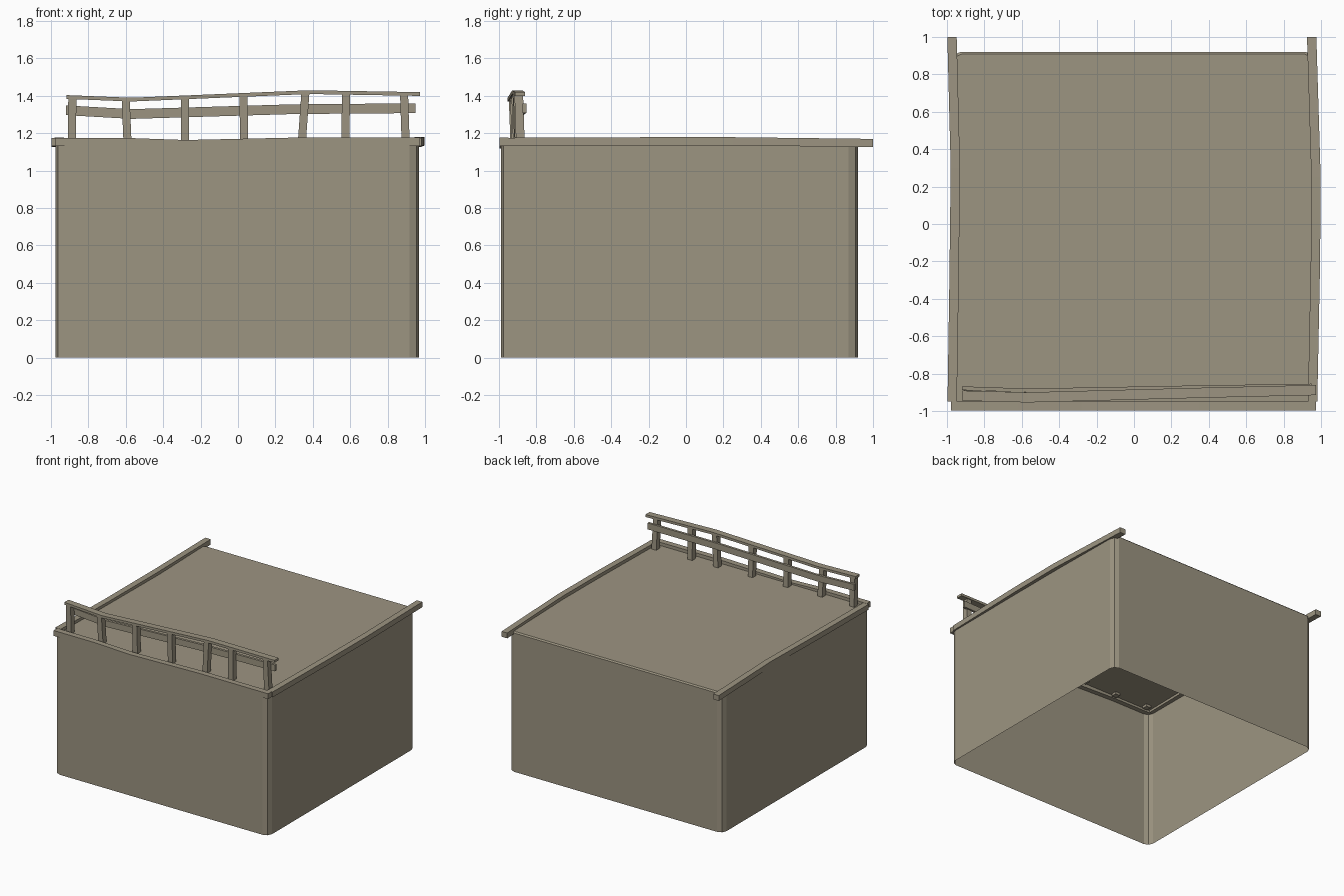
import bpy, bmesh, math

if "Cube" in bpy.data.objects:
    bpy.data.objects.remove(bpy.data.objects["Cube"])

mat = bpy.data.materials.new("weathered_tan")
mat.diffuse_color = (0.335, 0.298, 0.221, 1)
mat.use_nodes = True
mat.node_tree.nodes["Principled BSDF"].inputs["Base Color"].default_value = mat.diffuse_color


def finish(name, bm):
    bmesh.ops.recalc_face_normals(bm, faces=bm.faces)
    me = bpy.data.meshes.new(name)
    bm.to_mesh(me)
    bm.free()
    me.materials.append(mat)
    ob = bpy.data.objects.new(name, me)
    bpy.context.collection.objects.link(ob)
    return ob


def bar(name, centres, a, b, axis):
    """Rectangular bar through centre points; a, b are the cross-section sizes."""
    offs = {'x': ((0, a, 0), (0, 0, b)),
            'y': ((a, 0, 0), (0, 0, b)),
            'z': ((a, 0, 0), (0, b, 0))}[axis]
    bm = bmesh.new()
    rings = []
    for c in centres:
        rings.append([bm.verts.new([c[i] + (s * offs[0][i] + t * offs[1][i]) / 2 for i in range(3)])
                      for s, t in ((-1, -1), (1, -1), (1, 1), (-1, 1))])
    for r, q in zip(rings, rings[1:]):
        for i in range(4):
            j = (i + 1) % 4
            bm.faces.new((r[i], r[j], q[j], q[i]))
    bm.faces.new(rings[0])
    bm.faces.new(rings[-1])
    return finish(name, bm)


# Building shell: rounded corners, open underneath, slightly bevelled roof edge
def outline(inset):
    x0, x1, y0, y1, r = -0.977 + inset, 0.968 - inset, -0.99 + inset, 0.92 - inset, 0.05
    pts = []
    for k, (cx, cy) in enumerate(((x1 - r, y1 - r), (x0 + r, y1 - r), (x0 + r, y0 + r), (x1 - r, y0 + r))):
        for s in range(3):
            t = math.radians(90 * k + 45 * s)
            pts.append((cx + r * math.cos(t), cy + r * math.sin(t)))
    return pts


bm = bmesh.new()
rings = [[bm.verts.new((x, y, z)) for x, y in outline(i)]
         for i, z in ((0, 0), (0, 1.14), (0.01, 1.15))]
for r, q in zip(rings, rings[1:]):
    for i in range(12):
        j = (i + 1) % 12
        bm.faces.new((r[i], r[j], q[j], q[i]))
bm.faces.new(rings[-1])
finish("building_shell", bm)

# Roof edge trim: gently wavy beams
bar("left_trim", [(-0.973, 1.0, 1.147), (-0.955, 0.3, 1.154), (-0.962, -0.3, 1.15),
                  (-0.972, -0.948, 1.153)], 0.05, 0.044, 'y')
bar("right_trim", [(0.95, 1.0, 1.147), (0.973, 0.25, 1.156), (0.97, -0.2, 1.156),
                   (0.955, -0.95, 1.153)], 0.05, 0.044, 'y')
bar("front_trim", [(-0.978, -0.974, 1.153), (-0.62, -0.974, 1.153), (-0.28, -0.974, 1.141),
                   (0.35, -0.974, 1.155), (0.972, -0.974, 1.154)], 0.048, 0.044, 'x')

# Railing: top rail, middle rail behind the posts
bar("top_rail", [(-0.917, -0.918, 1.393), (-0.57, -0.927, 1.379), (0.38, -0.902, 1.419),
                 (0.972, -0.888, 1.409)], 0.054, 0.02, 'x')
bar("middle_rail", [(-0.92, -0.878, 1.322), (-0.57, -0.89, 1.302), (0.3, -0.874, 1.328),
                    (0.948, -0.864, 1.333)], 0.02, 0.052, 'x')

# Railing posts: (bottom x, top x, y, top z)
posts = ((-0.887, -0.886, -0.912, 1.385), (-0.59, -0.60, -0.92, 1.372),
         (-0.283, -0.284, -0.913, 1.383), (0.032, 0.03, -0.906, 1.397),
         (0.34, 0.36, -0.90, 1.411), (0.573, 0.578, -0.896, 1.408), (0.897, 0.888, -0.89, 1.404))
for n, (xb, xt, y, zt) in enumerate(posts):
    bar("post_%d" % (n + 1), [(xb, y + 0.005, 1.13), (xt, y - 0.004, zt)], 0.043, 0.046, 'z')
